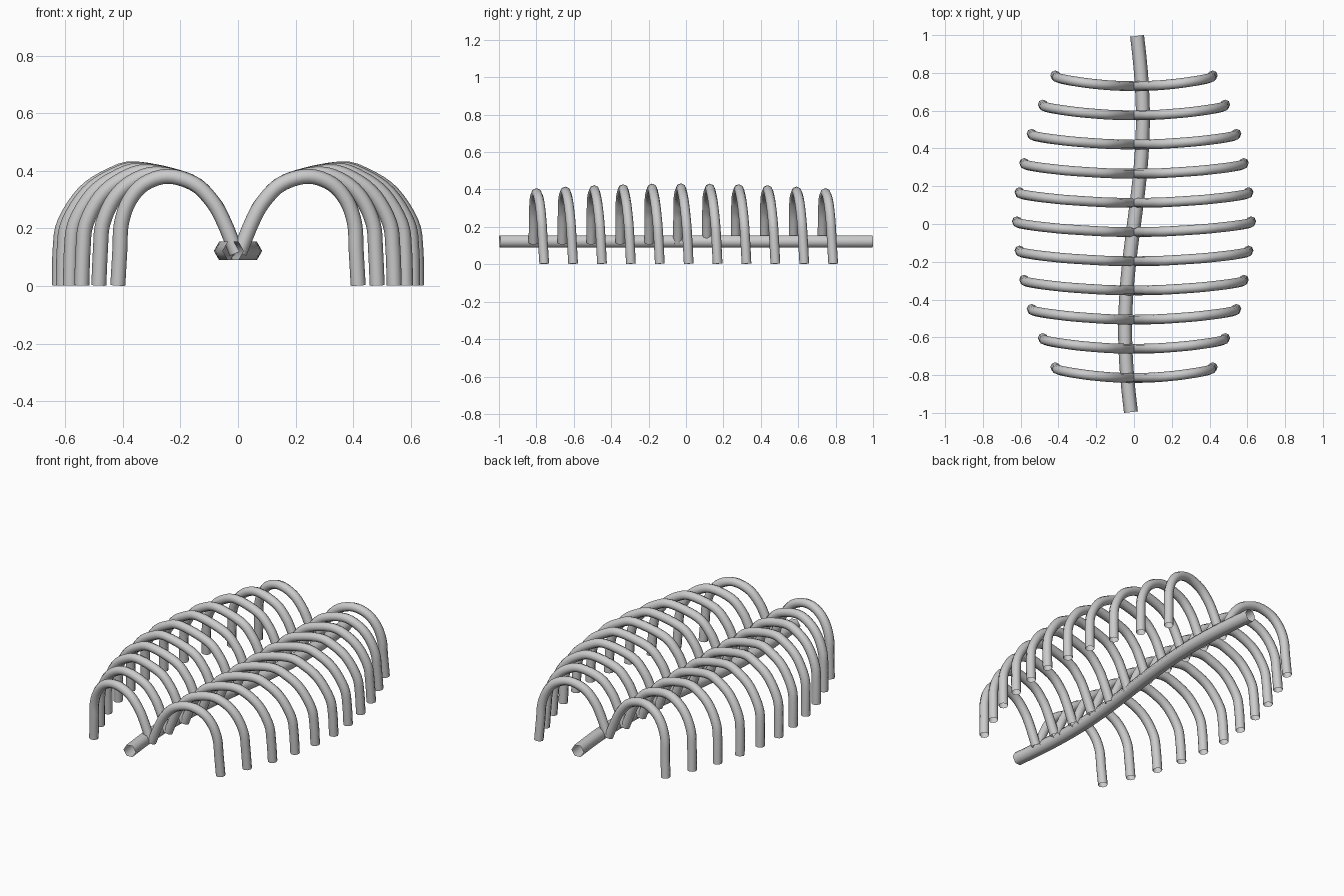
import bpy, bmesh, math
from mathutils import Vector

if "Cube" in bpy.data.objects:
    bpy.data.objects.remove(bpy.data.objects["Cube"])

bone = bpy.data.materials.new("light grey")
bone.diffuse_color = (0.6, 0.6, 0.6, 1)
bone.use_nodes = True
bone.node_tree.nodes["Principled BSDF"].inputs["Base Color"].default_value = bone.diffuse_color


def smooth_path(pts, steps=4):
    """Catmull-Rom curve through the points."""
    p = [2 * pts[0] - pts[1]] + pts + [2 * pts[-1] - pts[-2]]
    out = []
    for i in range(1, len(p) - 2):
        a, b, c, d = p[i - 1:i + 3]
        for k in range(steps):
            t = k / steps
            out.append(0.5 * (2 * b + (c - a) * t + (2 * a - 5 * b + 4 * c - d) * t * t
                              + (3 * b - a - 3 * c + d) * t ** 3))
    return out + [pts[-1]]


def tube(name, path, radius, sides, ref):
    """Open-ended tube swept along a path; ref fixes the roll."""
    bm = bmesh.new()
    rings = []
    for i, c in enumerate(path):
        tan = (path[min(i + 1, len(path) - 1)] - path[max(i - 1, 0)]).normalized()
        u = ref.cross(tan).normalized()
        v = tan.cross(u)
        angles = [2 * math.pi * k / sides for k in range(sides)]
        rings.append([bm.verts.new(c + radius * (u * math.cos(a) + v * math.sin(a)))
                      for a in angles])
    for r, s in zip(rings, rings[1:]):
        for k in range(sides):
            n = (k + 1) % sides
            bm.faces.new((r[k], r[n], s[n], s[k]))
    mesh = bpy.data.meshes.new(name)
    bm.to_mesh(mesh)
    bm.free()
    mesh.materials.append(bone)
    obj = bpy.data.objects.new(name, mesh)
    bpy.context.collection.objects.link(obj)
    mesh.shade_smooth()
    return obj


# Spine: gentle S-curve, hexagonal section
spine_path = [Vector((0.047 * math.sin(2.8 * y), y, 0.122))
              for y in (-0.996 + 1.992 * i / 32 for i in range(33))]
tube("spine", spine_path, 0.037, 6, Vector((0, 0, 1)))

# Rib outlines (x, z) from spine to tip: narrowest and widest
narrow = [(0.005, 0.115), (0.05, 0.225), (0.09, 0.295), (0.152, 0.355), (0.243, 0.381),
          (0.325, 0.355), (0.378, 0.295), (0.405, 0.215), (0.41, 0.125), (0.417, 0.003)]
wide = [(0.005, 0.115), (0.05, 0.225), (0.09, 0.295), (0.17, 0.365), (0.355, 0.407),
        (0.45, 0.38), (0.535, 0.323), (0.602, 0.22), (0.617, 0.13), (0.62, 0.003)]
tip_x = [0.413, 0.48, 0.54, 0.58, 0.605, 0.619]

# Eleven rib pairs, each leaning back towards its tip
for i in range(11):
    t = (tip_x[min(i, 10 - i)] - 0.413) / (0.619 - 0.413)
    y0 = -0.815 + 0.1545 * i
    pts = []
    for (ax, az), (bx, bz) in zip(narrow, wide):
        x, z = ax + (bx - ax) * t, az + (bz - az) * t
        frac = x / (0.417 + 0.203 * t)
        pts.append(Vector((x, y0 + 0.045 * frac ** 2, z)))
    # lower leg keeps drifting back
    for k, extra in zip((-3, -2, -1), (0.002, 0.006, 0.012)):
        pts[k].y += extra
    rib = tube(f"rib_pair_{i + 1}", smooth_path(pts), 0.026, 8, Vector((0, 1, 0)))
    mirror = rib.modifiers.new("mirror", 'MIRROR')
    mirror.use_mirror_merge = False
